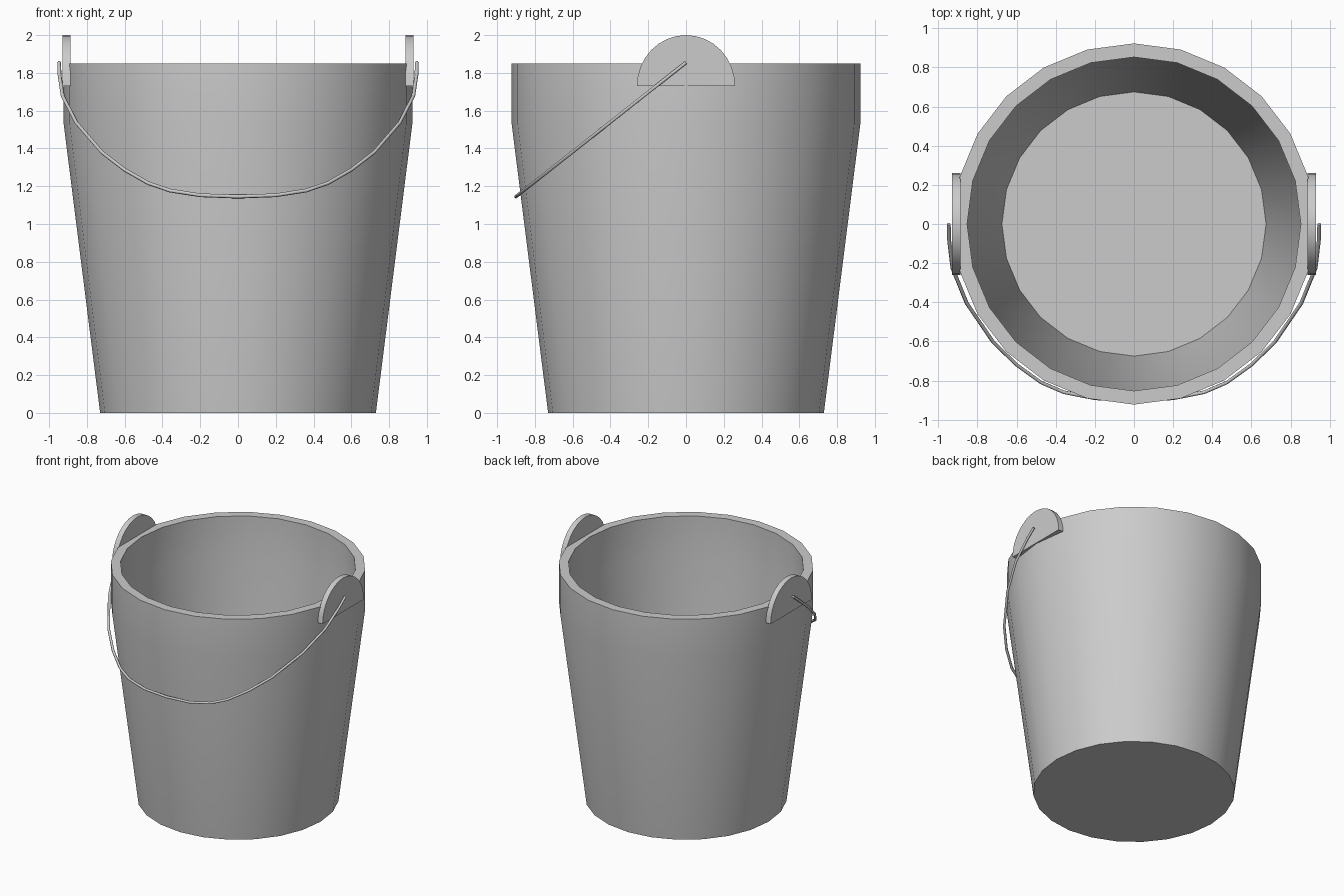
import bpy, bmesh, math
from mathutils import Matrix

cube = bpy.data.objects.get("Cube")
if cube:
    bpy.data.objects.remove(cube, do_unlink=True)

metal = bpy.data.materials.new("grey metal")
metal.use_nodes = True
grey = (0.6, 0.6, 0.6, 1)
metal.diffuse_color = grey
metal.node_tree.nodes["Principled BSDF"].inputs["Base Color"].default_value = grey


def add_object(name, data):
    obj = bpy.data.objects.new(name, data)
    bpy.context.collection.objects.link(obj)
    data.materials.append(metal)
    return obj


def finish(name, bm):
    bmesh.ops.recalc_face_normals(bm, faces=bm.faces[:])
    mesh = bpy.data.meshes.new(name)
    bm.to_mesh(mesh)
    bm.free()
    obj = add_object(name, mesh)
    bpy.ops.object.select_all(action='DESELECT')
    obj.select_set(True)
    bpy.context.view_layer.objects.active = obj
    bpy.ops.object.shade_smooth_by_angle(angle=math.radians(30))
    return obj


# Bucket: one closed wall profile (radius, height) turned into rings
SIDES = 24
profile = [(0.73, 0), (0.923, 1.53), (0.923, 1.85),
           (0.853, 1.85), (0.853, 1.53), (0.675, 0.07)]
bm = bmesh.new()
rings = [[bm.verts.new((r * math.cos(i * math.tau / SIDES),
                        r * math.sin(i * math.tau / SIDES), z))
          for i in range(SIDES)] for r, z in profile]
for low, high in zip(rings, rings[1:]):
    for i in range(SIDES):
        j = (i + 1) % SIDES
        bm.faces.new((low[i], low[j], high[j], high[i]))
bm.faces.new(rings[0])
bm.faces.new(rings[-1])
finish("bucket", bm)

# Ears: upright half discs on both sides of the rim
for side, label in ((1, "left"), (-1, "right")):
    bm = bmesh.new()
    arc = [bm.verts.new((side * 0.888, 0.26 * math.cos(math.pi * i / 16),
                         1.73 + 0.27 * math.sin(math.pi * i / 16)))
           for i in range(17)]
    face = bm.faces.new(arc)
    out = bmesh.ops.extrude_face_region(bm, geom=[face])["geom"]
    bmesh.ops.translate(bm, vec=(side * 0.042, 0, 0),
                        verts=[v for v in out if isinstance(v, bmesh.types.BMVert)])
    finish(label + "_ear", bm)

# Handle: thin wire lying in a plane tilted towards the front
half = [(0.947, 0), (0.945, 0.09), (0.928, 0.25), (0.855, 0.45), (0.72, 0.67),
        (0.6, 0.8), (0.475, 0.9), (0.36, 0.955), (0.2, 0.99)]
path = half + [(0, 1)] + [(-x, t) for x, t in reversed(half)]
wire = bpy.data.curves.new("handle", 'CURVE')
wire.dimensions = '3D'
wire.bevel_depth = 0.01
wire.bevel_resolution = 1
wire.use_fill_caps = True
spline = wire.splines.new('POLY')
spline.points.add(len(path) - 1)
for point, (x, t) in zip(spline.points, path):
    point.co = (x, -0.9 * t, 1.855 - 0.71 * t, 1)
spline.use_smooth = True
add_object("handle", wire)
